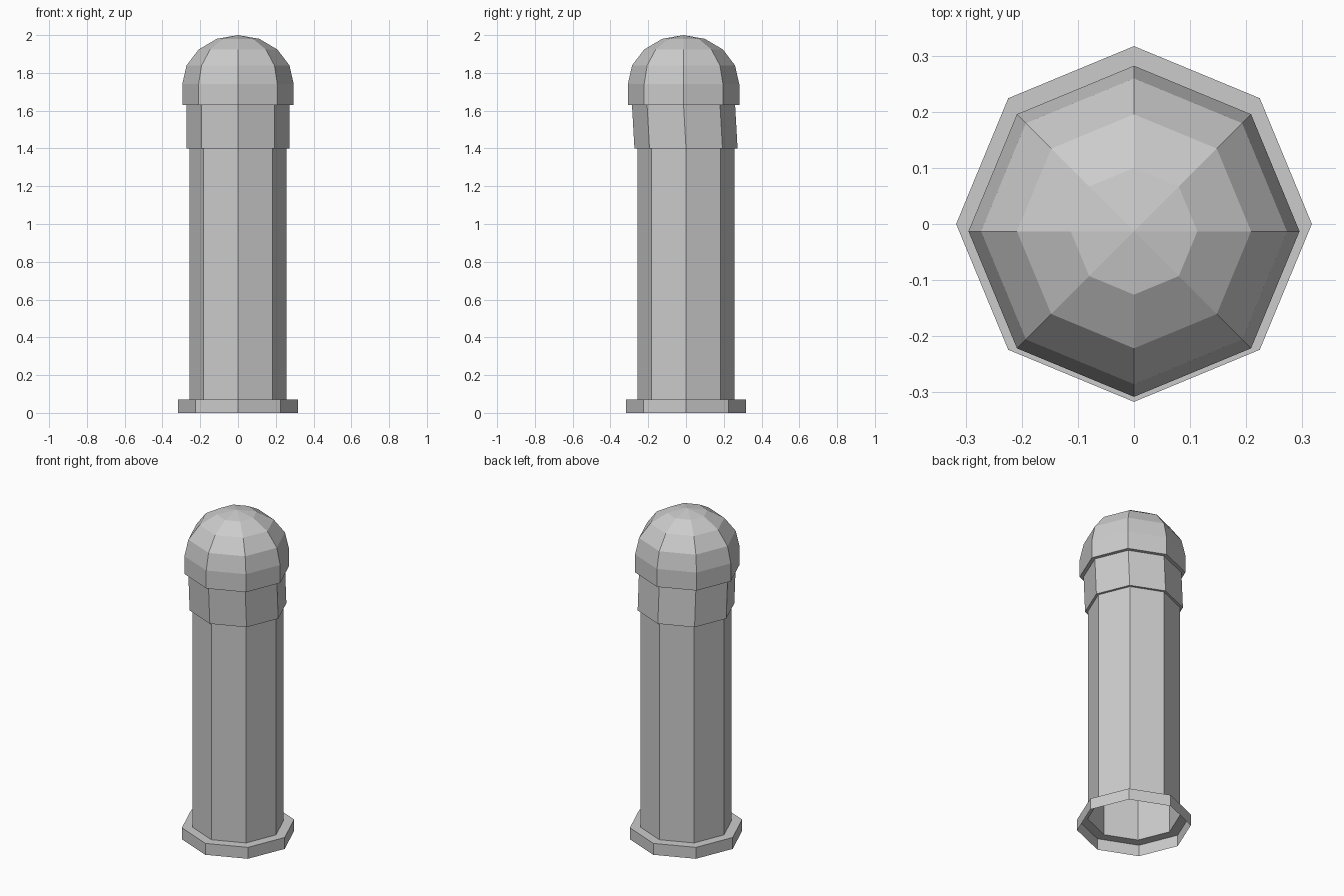
import bpy, bmesh
from math import cos, sin, pi, radians

if "Cube" in bpy.data.objects:
    bpy.data.objects.remove(bpy.data.objects["Cube"])

SIDES = 8
LEAN = -0.013  # the upper part sits slightly towards the front


def loft(name, rings, apex=None):
    """Skin octagonal rings (radius, z, y offset), optionally closed to a point."""
    bm = bmesh.new()
    loops = [[bm.verts.new((r * cos(2 * pi * i / SIDES), r * sin(2 * pi * i / SIDES) + y, z))
              for i in range(SIDES)] for r, z, y in rings]
    for low, high in zip(loops, loops[1:]):
        for i in range(SIDES):
            j = (i + 1) % SIDES
            bm.faces.new((low[i], low[j], high[j], high[i]))
    if apex:
        tip = bm.verts.new(apex)
        for i in range(SIDES):
            bm.faces.new((loops[-1][i], loops[-1][(i + 1) % SIDES], tip))
    mesh = bpy.data.meshes.new(name)
    bm.to_mesh(mesh)
    bm.free()
    obj = bpy.data.objects.new(name, mesh)
    bpy.context.collection.objects.link(obj)
    return obj


# Base flange, open underneath
loft("base_flange", [(0.317, 0, 0), (0.317, 0.07, 0), (0.258, 0.07, 0)])

# Hollow shaft
loft("shaft", [(0.258, 0.07, 0), (0.258, 1.40, 0)])

# Leaning collar with its lower ledge
loft("collar", [(0.258, 1.40, 0), (0.273, 1.40, 0), (0.273, 1.63, LEAN)])

# Domed cap: ledge, short straight wall, then a faceted dome
R, Z0, H = 0.295, 1.74, 0.26
dome = [(R * cos(radians(a)), Z0 + H * sin(radians(a)), LEAN) for a in (0, 22.5, 45, 67.5)]
loft("dome_cap", [(0.273, 1.63, LEAN), (R, 1.63, LEAN)] + dome, apex=(0, LEAN, 2.0))
